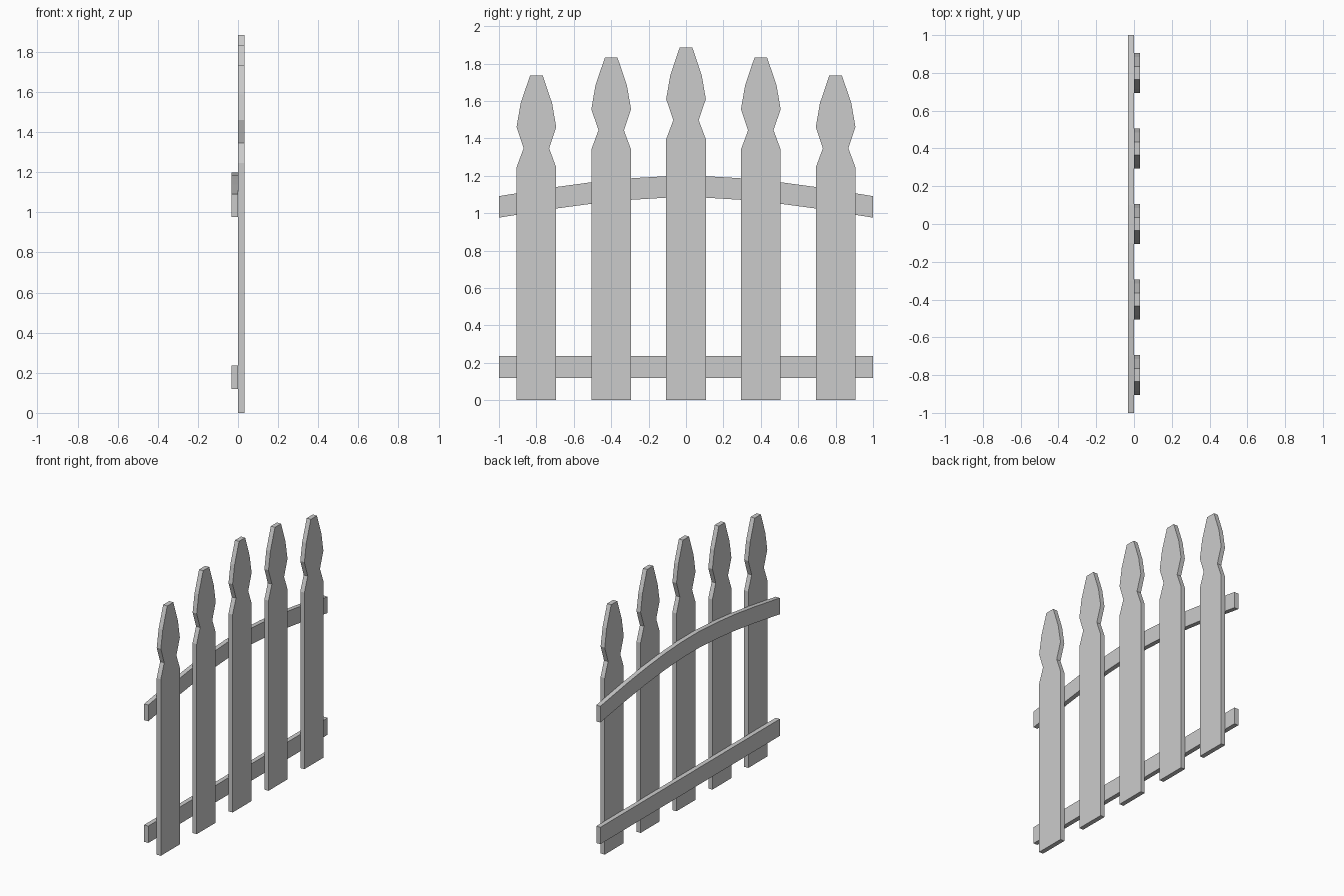
import bpy
import bmesh

if "Cube" in bpy.data.objects:
    bpy.data.objects.remove(bpy.data.objects["Cube"])

THICK = 0.032  # board thickness


def board(name, outline, x0, x1):
    """Extrude a (y, z) outline along x into a flat-faced board."""
    bm = bmesh.new()
    face = bm.faces.new([bm.verts.new((x0, y, z)) for y, z in outline])
    ext = bmesh.ops.extrude_face_region(bm, geom=[face])
    moved = [v for v in ext["geom"] if isinstance(v, bmesh.types.BMVert)]
    bmesh.ops.translate(bm, verts=moved, vec=(x1 - x0, 0, 0))
    bmesh.ops.recalc_face_normals(bm, faces=bm.faces)
    mesh = bpy.data.meshes.new(name)
    bm.to_mesh(mesh)
    bm.free()
    obj = bpy.data.objects.new(name, mesh)
    bpy.context.collection.objects.link(obj)
    return obj


# Pickets: half profile (half width, z) of the middle one, mirrored;
# the carved head drops towards the outer pickets
HEAD = [(0.106, 1.395), (0.068, 1.497), (0.106, 1.61), (0.084, 1.738), (0.034, 1.885)]
DROPS = {-2: 0.15, -1: 0.054, 0: 0.0, 1: 0.054, 2: 0.15}
for i, drop in DROPS.items():
    half = [(0.106, 0.0)] + [(w, z - drop) for w, z in HEAD]
    yc = 0.4 * i
    outline = [(yc + w, z) for w, z in half] + [(yc - w, z) for w, z in reversed(half)]
    board(f"picket_{i + 3}", outline, 0, THICK)

# Straight lower rail
board("lower_rail", [(-1, 0.118), (1, 0.118), (1, 0.237), (-1, 0.237)], -THICK, 0)

# Arched upper rail: top edge mirrored, bottom edge follows it
ARCH = [(0.1, 1.198), (0.3, 1.186), (0.5, 1.166), (0.7, 1.139), (1.0, 1.091)]
top = [(-y, z) for y, z in reversed(ARCH)] + ARCH
bottom = [(y, z - 0.115) for y, z in reversed(top)]
board("upper_rail", top + bottom, -THICK, 0)
